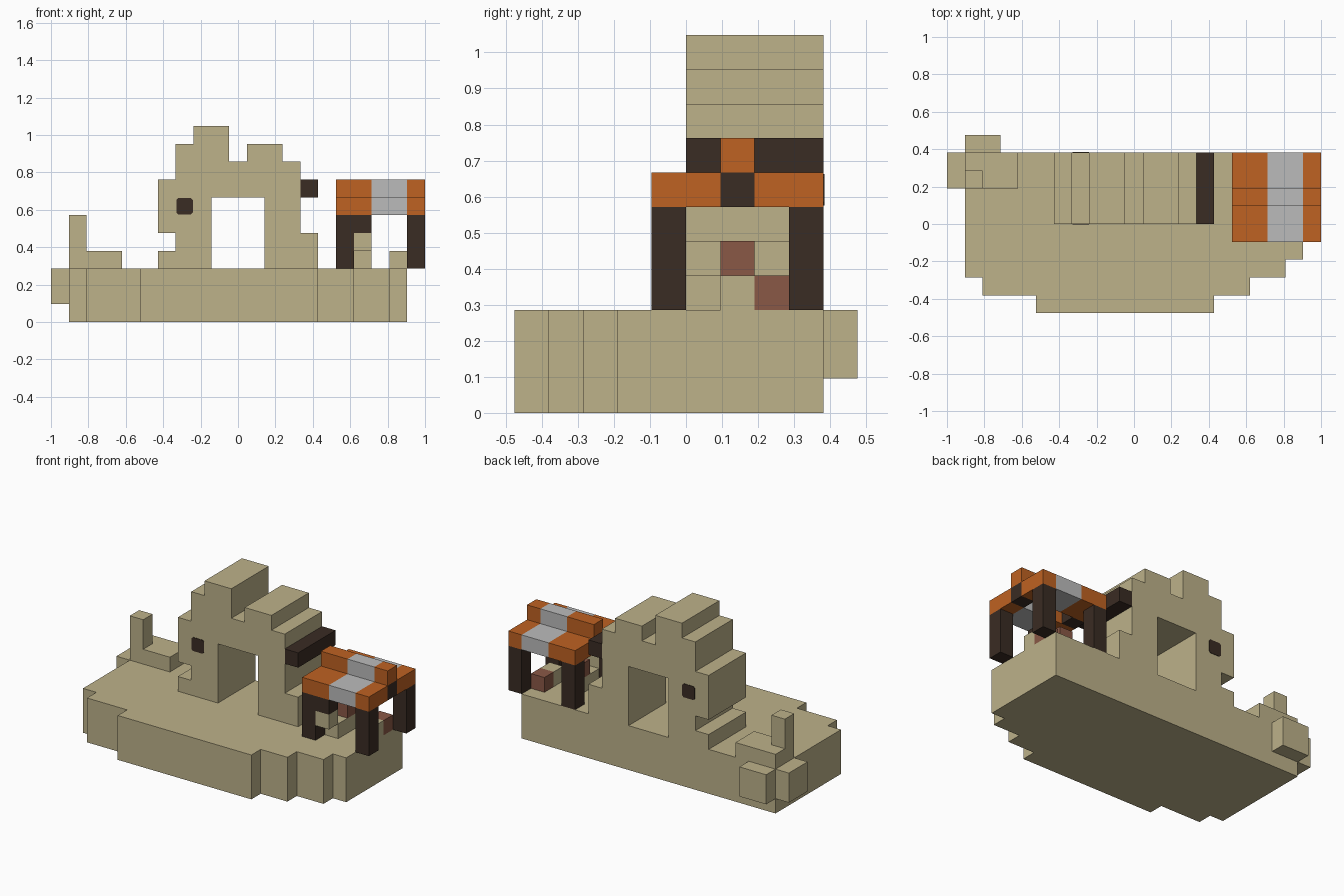
import bpy, bmesh
from mathutils import Vector

cube = bpy.data.objects.get("Cube")
if cube:
    bpy.data.objects.remove(cube, do_unlink=True)

U = 2 / 21                      # one block
ORIGIN = Vector((10.5, 5, 0))   # block coordinates of the world origin


def material(name, rgb):
    m = bpy.data.materials.new(name)
    m.use_nodes = True
    m.diffuse_color = (*rgb, 1)
    bsdf = m.node_tree.nodes["Principled BSDF"]
    bsdf.inputs["Base Color"].default_value = (*rgb, 1)
    bsdf.inputs["Roughness"].default_value = 0.9
    return m


SAND = material("sandstone", (0.51, 0.445, 0.255))
ORANGE = material("orange cloth", (0.52, 0.122, 0.016))
GREY = material("pale grey cloth", (0.5, 0.5, 0.5))
DARK = material("dark wood", (0.042, 0.025, 0.017))
CLAY = material("red clay", (0.254, 0.098, 0.061))


def prism(name, outline, start, end, axis, mat):
    """Extrude an outline in block units along the y or z axis."""
    bm = bmesh.new()
    def place(a, b, c):
        p = Vector((a, c, b)) if axis == "y" else Vector((a, b, c))
        return (p - ORIGIN) * U
    face = bm.faces.new([bm.verts.new(place(a, b, start)) for a, b in outline])
    new = bmesh.ops.extrude_face_region(bm, geom=[face])["geom"]
    shift = Vector((0, end - start, 0)) if axis == "y" else Vector((0, 0, end - start))
    bmesh.ops.translate(bm, vec=shift * U, verts=[v for v in new if isinstance(v, bmesh.types.BMVert)])
    bmesh.ops.recalc_face_normals(bm, faces=bm.faces)
    mesh = bpy.data.meshes.new(name)
    bm.to_mesh(mesh)
    bm.free()
    mesh.materials.append(mat)
    obj = bpy.data.objects.new(name, mesh)
    bpy.context.collection.objects.link(obj)
    return obj


def block(name, x, y, z, mat):
    (x0, x1), (y0, y1) = x, y
    return prism(name, [(x0, y0), (x1, y0), (x1, y1), (x0, y1)], *z, "z", mat)


# Stepped ground
prism("ground", [(1, 9), (1, 2), (2, 2), (2, 1), (5, 1), (5, 0), (15, 0), (15, 1),
                 (17, 1), (17, 2), (19, 2), (19, 3), (20, 3), (20, 9)], 0, 3, "z", SAND)
block("side_outcrop", (0, 1), (7, 9), (1, 3), SAND)
block("back_outcrop", (1, 3), (9, 10), (1, 3), SAND)
block("low_ledge", (1, 4), (7, 9), (3, 4), SAND)
block("pillar", (1, 2), (7, 8), (4, 6), SAND)

# Rock arch with a doorway
prism("arch", [(6, 3), (9, 3), (9, 7), (12, 7), (12, 3), (15, 3), (15, 5), (14, 5),
               (14, 9), (13, 9), (13, 10), (11, 10), (11, 9), (10, 9), (10, 11), (8, 11),
               (8, 10), (7, 10), (7, 8), (6, 8), (6, 5), (7, 5), (7, 4), (6, 4)], 5, 9, "y", SAND)
block("awning_beam", (14, 15), (5, 9), (7, 8), DARK)

# Round-cornered window plates on both faces of the arch
a, b, c = 0.04, 0.14, 0.96
window = [(7 + p, 6 + q) for p, q in ((b, a), (1 - b, a), (c, b), (c, 1 - b),
                                      (1 - b, c), (b, c), (a, 1 - b), (a, b))]
for name, y in (("front_window", 4.97), ("back_window", 8.99)):
    prism(name, window, y, y + 0.04, "y", DARK)

# Stall posts and gable ends
for side, x in (("right", 16), ("left", 20)):
    for end, y in (("front", 4), ("back", 8)):
        block(f"{end}_{side}_post", (x, x + 1), (y, y + 1), (3, 6), DARK)
    block(f"{side}_gable", (x, x + 1), (6, 7), (6, 7), DARK)
block("post_bracket", (17, 18), (4, 5), (5, 6), DARK)

# Striped canopy
for i, (x, mat) in enumerate((((16, 18), ORANGE), ((18, 20), GREY), ((20, 21), ORANGE))):
    block(f"canopy_front_{i}", x, (4, 6), (6, 7), mat)
    block(f"canopy_back_{i}", x, (7, 9), (6, 7), mat)
    block(f"canopy_ridge_{i}", x, (6, 7), (7, 8), mat)

# Goods under the canopy
block("counter", (17, 18), (5, 7), (3, 4), SAND)
block("counter_shelf", (17, 18), (4, 5), (4, 5), SAND)
block("counter_pot", (17, 18), (6, 7), (4, 5), CLAY)
block("sand_crate", (19, 20), (6, 7), (3, 4), SAND)
block("clay_crate", (19, 20), (7, 8), (3, 4), CLAY)
